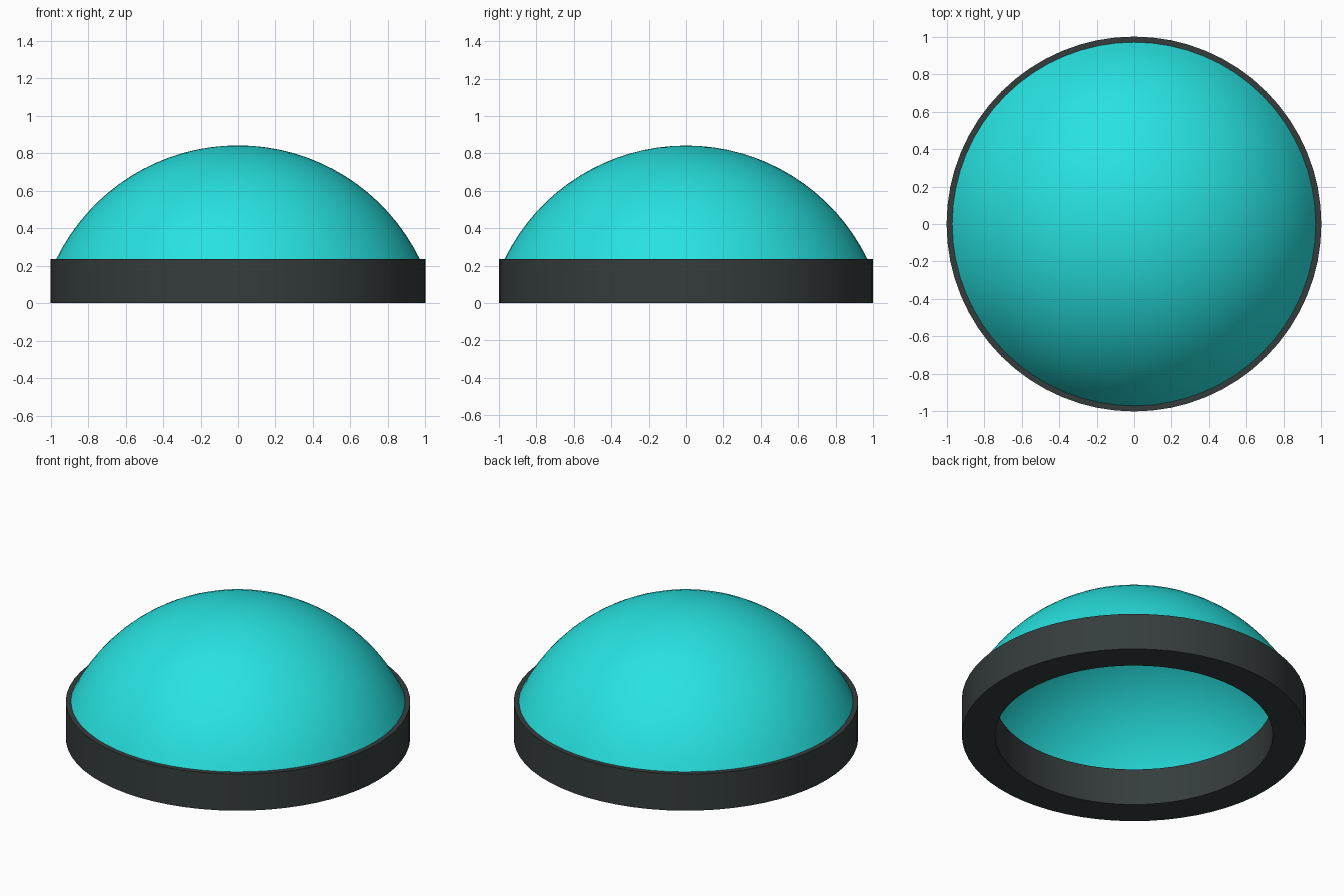
import bpy, bmesh, math

if "Cube" in bpy.data.objects:
    bpy.data.objects.remove(bpy.data.objects["Cube"])

SEGMENTS = 64
RING_TOP = 0.235     # top of the ring, where the dome sits
DOME_TOP = 0.842
DOME_RADIUS = 0.97   # radius of the dome at its rim


def material(name, color):
    m = bpy.data.materials.new(name)
    m.diffuse_color = (*color, 1)
    m.use_nodes = True
    m.node_tree.nodes["Principled BSDF"].inputs["Base Color"].default_value = m.diffuse_color
    return m


def lathe(name, profile, mat, closed):
    """Spin an (r, z) profile around z; r = 0 gives a pole."""
    bm = bmesh.new()
    verts = [bm.verts.new((r, 0, z)) for r, z in profile]
    edges = [bm.edges.new(p) for p in zip(verts, verts[1:])]
    if closed:
        edges.append(bm.edges.new((verts[-1], verts[0])))
    bmesh.ops.spin(bm, geom=verts + edges, cent=(0, 0, 0), axis=(0, 0, 1),
                   angle=math.tau, steps=SEGMENTS, use_duplicate=False)
    bmesh.ops.remove_doubles(bm, verts=bm.verts, dist=1e-4)
    bmesh.ops.recalc_face_normals(bm, faces=bm.faces)
    # open shells: make sure the top faces upward
    if not closed and sum(f.normal.z for f in bm.faces) < 0:
        bmesh.ops.reverse_faces(bm, faces=bm.faces)
    me = bpy.data.meshes.new(name)
    bm.to_mesh(me)
    bm.free()
    me.materials.append(mat)
    ob = bpy.data.objects.new(name, me)
    bpy.context.collection.objects.link(ob)
    bpy.ops.object.select_all(action='DESELECT')
    ob.select_set(True)
    bpy.context.view_layer.objects.active = ob
    bpy.ops.object.shade_smooth_by_angle(angle=math.radians(35))
    return ob


dark = material("dark_grey", (0.036, 0.046, 0.046))
teal = material("turquoise", (0.02, 0.76, 0.75))

# Base ring with a wide flat underside and an open middle
lathe("base_ring", [(0.807, 0), (1, 0), (1, RING_TOP), (0.807, RING_TOP)], dark, True)

# Hollow dome: a spherical cap standing on the ring
rise = DOME_TOP - RING_TOP
sphere_r = (DOME_RADIUS ** 2 + rise ** 2) / (2 * rise)
centre_z = DOME_TOP - sphere_r
half_angle = math.asin(DOME_RADIUS / sphere_r)
steps = 16
cap = [(sphere_r * math.sin(half_angle * i / steps),
        centre_z + sphere_r * math.cos(half_angle * i / steps))
       for i in range(steps + 1)]
lathe("dome", cap, teal, False)
